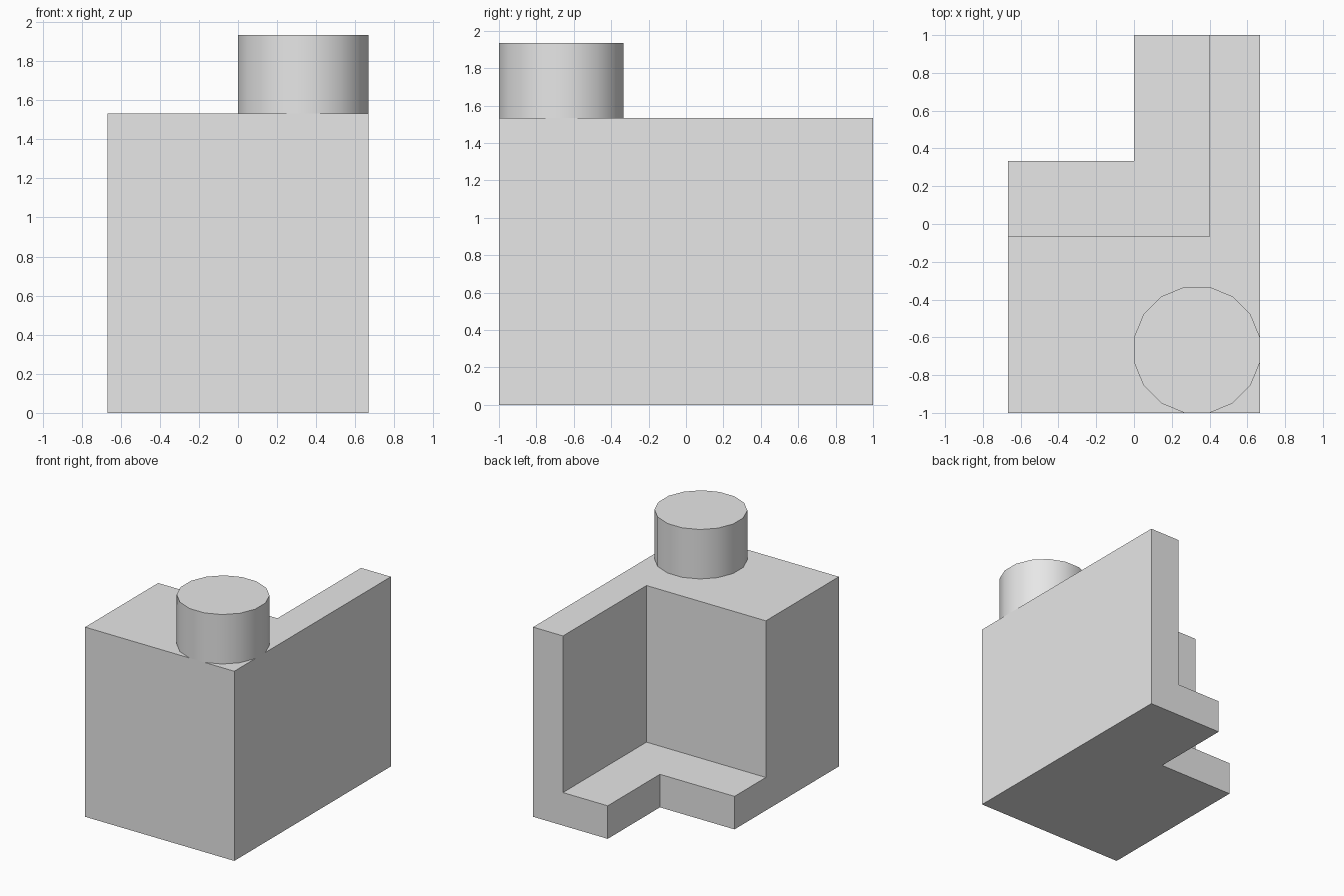
import bpy
import math

# Remove the default object
if "Cube" in bpy.data.objects:
    bpy.data.objects.remove(bpy.data.objects["Cube"], do_unlink=True)

grey = bpy.data.materials.new("light_grey")
grey.use_nodes = True
colour = (0.8, 0.8, 0.8, 1.0)
grey.diffuse_color = colour
grey.node_tree.nodes["Principled BSDF"].inputs["Base Color"].default_value = colour


def box(name, low, high):
    """Box between two opposite corners."""
    bpy.ops.mesh.primitive_cube_add(size=1)
    ob = bpy.context.object
    ob.name = name
    for v in ob.data.vertices:
        v.co = [low[i] if v.co[i] < 0 else high[i] for i in range(3)]
    ob.data.materials.append(grey)
    return ob


def cut(target, cutter):
    """Subtract the cutter from the target, then discard it."""
    cutter.hide_render = True
    mod = target.modifiers.new("cut", "BOOLEAN")
    mod.operation = "DIFFERENCE"
    mod.solver = "EXACT"
    mod.object = cutter
    bpy.context.view_layer.objects.active = target
    bpy.ops.object.modifier_apply(modifier=mod.name)
    bpy.data.objects.remove(cutter, do_unlink=True)


W, TOP, LEDGE = 0.667, 1.533, 0.267

# Main block with a recessed corner above the ledge and a notch through the ledge
body = box("body", (-W, -1, 0), (W, 1, TOP))
cut(body, box("recess_cutter", (-1, -0.067, LEDGE), (0.4, 1.5, 2)))
cut(body, box("notch_cutter", (-1, 0.333, -1), (0, 1.5, 1)))

# Sixteen-sided stud at the front left corner, flat sides flush with the block
sides, apothem, height = 16, W / 2, 0.4
bpy.ops.mesh.primitive_cylinder_add(
    vertices=sides, radius=apothem / math.cos(math.pi / sides), depth=height,
    location=(W / 2, -1 + apothem, TOP + height / 2),
    rotation=(0, 0, math.pi / sides))
stud = bpy.context.object
stud.name = "stud"
stud.data.materials.append(grey)
bpy.ops.object.shade_smooth_by_angle(angle=math.radians(30))
